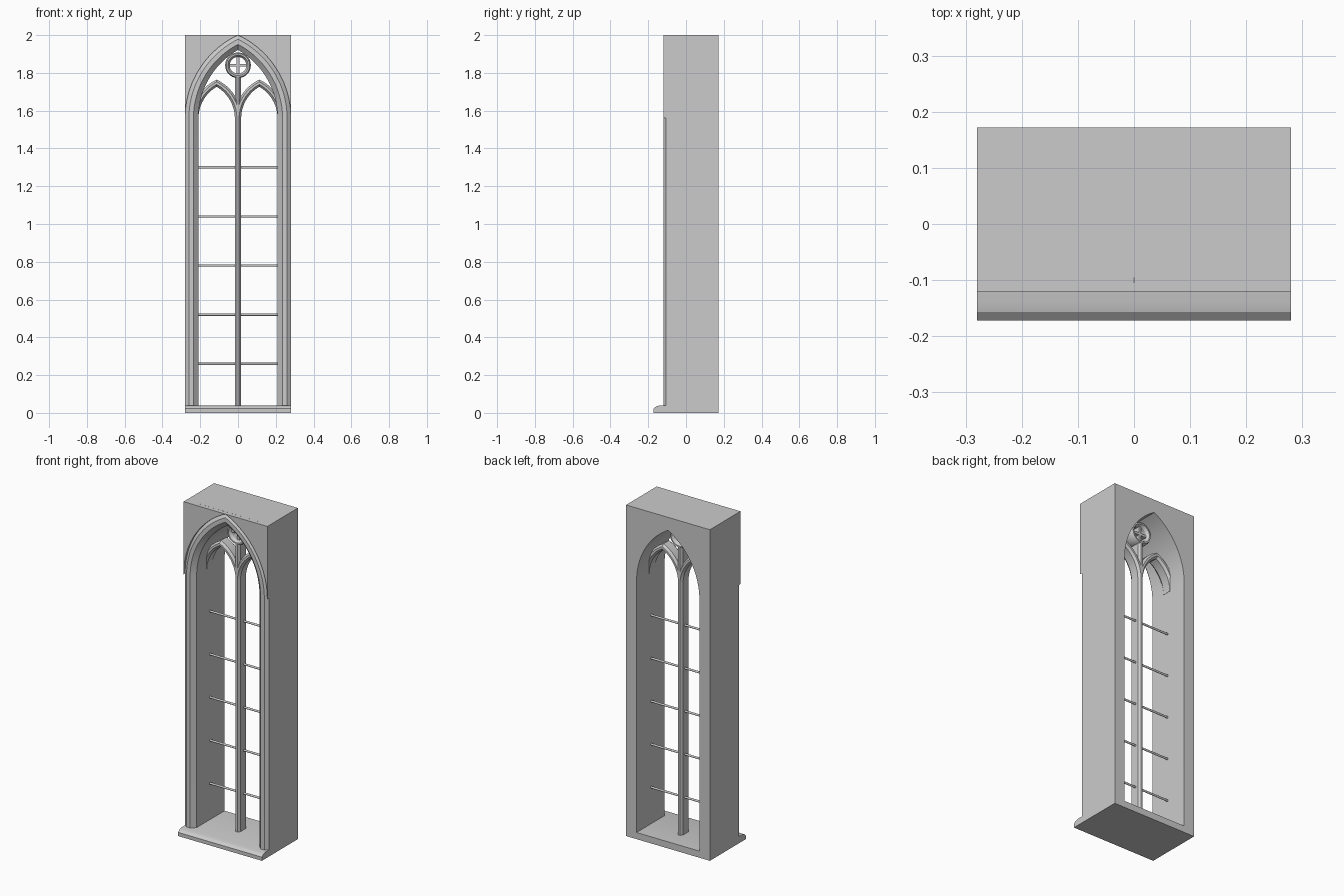
import bpy, bmesh, math

if "Cube" in bpy.data.objects:
    bpy.data.objects.remove(bpy.data.objects["Cube"])

W, TOP, SPRING, FLOOR = 0.28, 2.0, 1.56, 0.04
FRONT, STEP, BACK = -0.12, -0.095, 0.172
MID = 0.026            # middle of the wall thickness
SEG = 20


def finish(bm, name):
    bmesh.ops.recalc_face_normals(bm, faces=bm.faces)
    me = bpy.data.meshes.new(name)
    bm.to_mesh(me)
    bm.free()
    ob = bpy.data.objects.new(name, me)
    bpy.context.collection.objects.link(ob)
    return ob


def loft(name, rings, loop=False):
    """Skin closed sections; cap the ends, or join them when loop is set."""
    bm = bmesh.new()
    vs = [[bm.verts.new(p) for p in r] for r in rings]
    n, m = len(vs), len(vs[0])
    for i in range(n if loop else n - 1):
        a, b = vs[i], vs[(i + 1) % n]
        for j in range(m):
            k = (j + 1) % m
            bm.faces.new((a[j], a[k], b[k], b[j]))
    if not loop:
        bm.faces.new(vs[0])
        bm.faces.new(vs[-1][::-1])
    return finish(bm, name)


def slab(name, pts, y0, y1):
    """Extrude an x-z outline through the wall thickness."""
    return loft(name, [[(x, y, z) for x, z in pts] for y in (y0, y1)])


def half_arch(w, o, d):
    """Left half of a pointed arch: half width w, centre offset o, grown by d."""
    r = w + o + d
    end = math.acos(o / r)
    pts = []
    for i in range(SEG + 1):
        a = end * i / SEG
        pts.append((o - r * math.cos(a), min(TOP, SPRING + r * math.sin(a))))
    pts[-1] = (0.0, pts[-1][1])
    return pts


def arch(w, o, d, base=None):
    left = half_arch(w, o, d)
    if base is not None:
        left = [(left[0][0], base)] + left
    return left + [(-x, z) for x, z in left[-2::-1]]


def arch_moulding(name, cx, w, o, profile, base=None):
    """Sweep a profile of (growth, y) points along concentric arches."""
    lines = [arch(w, o, d, base) for d, y in profile]
    rings = [[(cx + l[i][0], y, l[i][1]) for l, (d, y) in zip(lines, profile)]
             for i in range(len(lines[0]))]
    return loft(name, rings)


MAIN = (0.21, 0.206)

# wall with the pointed opening
slab("wall", arch(*MAIN, 0, FLOOR) + [(W, FLOOR), (W, TOP), (-W, TOP), (-W, FLOOR)],
     STEP, BACK)

# spandrels above the outer arch
for s, side in ((1, "left"), (-1, "right")):
    pts = half_arch(*MAIN, 0.07) + [(-W, TOP)]
    pts[-2] = (0.0, TOP - 0.0005)
    slab("spandrel_" + side, [(s * x, z) for x, z in pts], FRONT, STEP)

# moulded surround running up the jambs and round the arch
arch_moulding("arch_surround", 0, *MAIN,
              [(0.07, STEP), (0.07, -0.105), (0.05, FRONT), (0.026, FRONT), (0, STEP)],
              FLOOR)

# projecting sill
sill = [(-0.172, 0), (BACK, 0), (BACK, FLOOR), (-0.138, FLOOR),
        (-0.157, 0.035), (-0.172, 0.022)]
loft("sill", [[(x, y, z) for y, z in sill] for x in (-W, W)])

# tracery section: chamfered bar, shared by mullion and lancet arches
T, DEEP, SHOULDER, CH = 0.034, 0.04, 0.026, 0.011
section = [(0, MID - SHOULDER), (CH, MID - DEEP), (T - CH, MID - DEEP), (T, MID - SHOULDER),
           (T, MID + SHOULDER), (T - CH, MID + DEEP), (CH, MID + DEEP), (0, MID + SHOULDER)]

# central mullion up to the roundel
RZ, RO = 1.84, 0.068
loft("mullion", [[(d - T / 2, y, z) for d, y in section] for z in (FLOOR, RZ - RO + 0.006)])

# twin lancet arches
for s, side in ((-1, "left"), (1, "right")):
    arch_moulding("lancet_arch_" + side, s * 0.113, 0.096, 0.096, section)

# roundel ring under the apex
ring = [(RO, -SHOULDER), (0.062, -DEEP), (0.054, -DEEP), (0.044, -0.024),
        (0.044, 0.024), (0.054, DEEP), (0.062, DEEP), (RO, SHOULDER)]
N = 40
loft("roundel_ring",
     [[(r * math.cos(a), MID + y, RZ + r * math.sin(a)) for r, y in ring]
      for a in (2 * math.pi * i / N for i in range(N))], loop=True)

# cross inside the roundel
for name, hx, hz in (("roundel_bar_upright", 0.007, 0.048), ("roundel_bar_level", 0.048, 0.007)):
    slab(name, [(-hx, RZ - hz), (hx, RZ - hz), (hx, RZ + hz), (-hx, RZ + hz)],
         MID - 0.024, MID + 0.024)

# horizontal iron bars
for i in range(1, 6):
    rings = [[(x, 0.032 + 0.006 * math.cos(a), 0.26 * i + 0.006 * math.sin(a))
              for a in (2 * math.pi * k / 12 for k in range(12))] for x in (-0.215, 0.215)]
    loft("iron_bar_%d" % i, rings)

# smooth the curved runs, keep the arrises sharp
for ob in bpy.context.scene.objects:
    ob.select_set(True)
    bpy.context.view_layer.objects.active = ob
bpy.ops.object.shade_smooth_by_angle(angle=math.radians(25))
